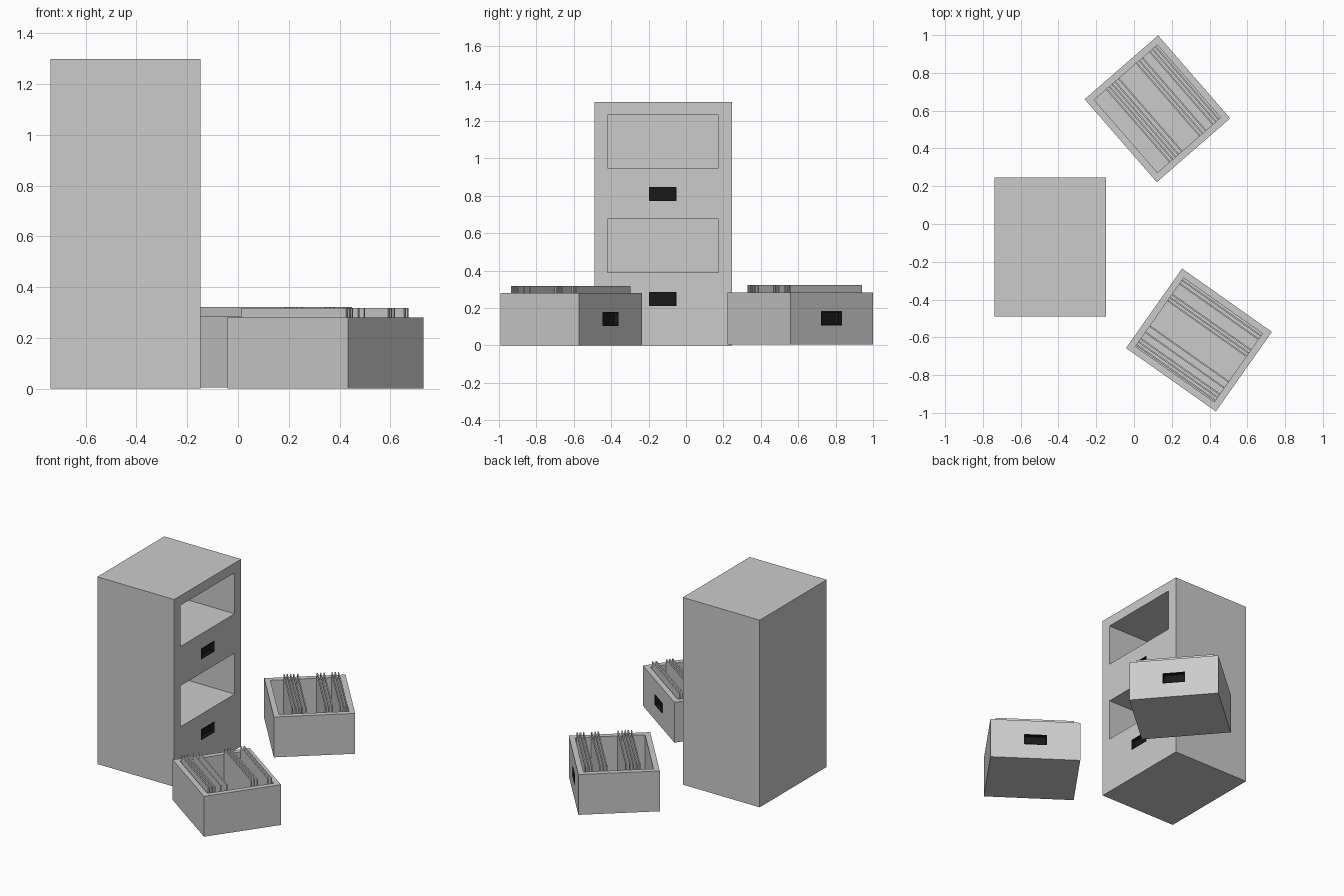
import bpy, bmesh
from math import radians
from mathutils import Matrix, Vector

if "Cube" in bpy.data.objects:
    bpy.data.objects.remove(bpy.data.objects["Cube"])

black = bpy.data.materials.new("black_plastic")
black.diffuse_color = (0.01, 0.01, 0.01, 1)
black.use_nodes = True
black.node_tree.nodes["Principled BSDF"].inputs["Base Color"].default_value = black.diffuse_color


def box(name, lo, hi, mat=None):
    lo, hi = Vector(lo), Vector(hi)
    bm = bmesh.new()
    size = Matrix.Diagonal((*(hi - lo), 1))
    bmesh.ops.create_cube(bm, size=1, matrix=Matrix.Translation((lo + hi) / 2) @ size)
    me = bpy.data.meshes.new(name)
    bm.to_mesh(me)
    bm.free()
    if mat:
        me.materials.append(mat)
    ob = bpy.data.objects.new(name, me)
    bpy.context.collection.objects.link(ob)
    return ob


def carve(ob, holes):
    """Cut box-shaped holes, bake the result and drop the cutters."""
    cutters = [box("cutter", lo, hi) for lo, hi in holes]
    for c in cutters:
        c.hide_render = True
        m = ob.modifiers.new("cut", 'BOOLEAN')
        m.object, m.operation, m.solver = c, 'DIFFERENCE', 'EXACT'
    bpy.context.view_layer.update()
    me = bpy.data.meshes.new_from_object(ob.evaluated_get(bpy.context.evaluated_depsgraph_get()))
    ob.modifiers.clear()
    ob.data = me
    for c in cutters:
        bpy.data.objects.remove(c)


def handle_hole(x, y, z):
    return (x - 0.03, y - 0.074, z - 0.038), (x + 0.05, y + 0.074, z + 0.038)


def handle_cup(name, x, y, z):
    """Black recessed grip, open towards +x and flush with the face."""
    cup = box(name, (x - 0.03, y - 0.074, z - 0.038), (x, y + 0.074, z + 0.038), black)
    carve(cup, [((x - 0.024, y - 0.068, z - 0.032), (x + 0.05, y + 0.068, z + 0.032))])
    return cup


# cabinet with two empty bays and two closed drawer grips
FX, CY = -0.147, -0.124
cabinet = box("cabinet", (-0.738, -0.49, 0), (FX, 0.245, 1.30))
bays = [((FX - 0.52, CY - 0.297, z), (FX + 0.1, CY + 0.297, z + 0.285)) for z in (0.39, 0.948)]
grips = (0.248, 0.809)
carve(cabinet, bays + [handle_hole(FX, CY, z) for z in grips])
for i, z in enumerate(grips):
    handle_cup(f"cabinet_handle_{i + 1}", FX, CY, z)


# loose drawers: local +x is the drawer front
D, W, H, T = 0.515, 0.582, 0.28, 0.036


def drawer(name, cx, cy, z0, angle, files):
    place = Matrix.Translation((cx, cy, z0)) @ Matrix.Rotation(radians(angle), 4, 'Z')
    tray = box(name, (-D / 2, -W / 2, 0), (D / 2, W / 2, H))
    inner = ((-D / 2 + T, -W / 2 + T, T), (D / 2 - T, W / 2 - T, H + 0.1))
    carve(tray, [inner, handle_hole(D / 2, 0, 0.141)])
    parts = [tray, handle_cup(name + "_handle", D / 2, 0, 0.141)]
    # thin upright folders
    for i, u in enumerate(files):
        parts.append(box(f"{name}_folder_{i + 1}", (u - 0.004, -W / 2 + T + 0.002, T),
                         (u + 0.004, W / 2 - T - 0.002, 0.318)))
    for p in parts:
        p.matrix_world = place


drawer("back_drawer", 0.124, 0.61, 0.004, 41,
       (-0.135, -0.115, -0.095, -0.075, -0.05, 0.075, 0.095, 0.117, 0.168, 0.188, 0.208))
drawer("front_drawer", 0.344, -0.614, 0.0, 54.8,
       (-0.212, -0.192, -0.172, -0.13, -0.09, 0.075, 0.095, 0.115, 0.185, 0.207))
